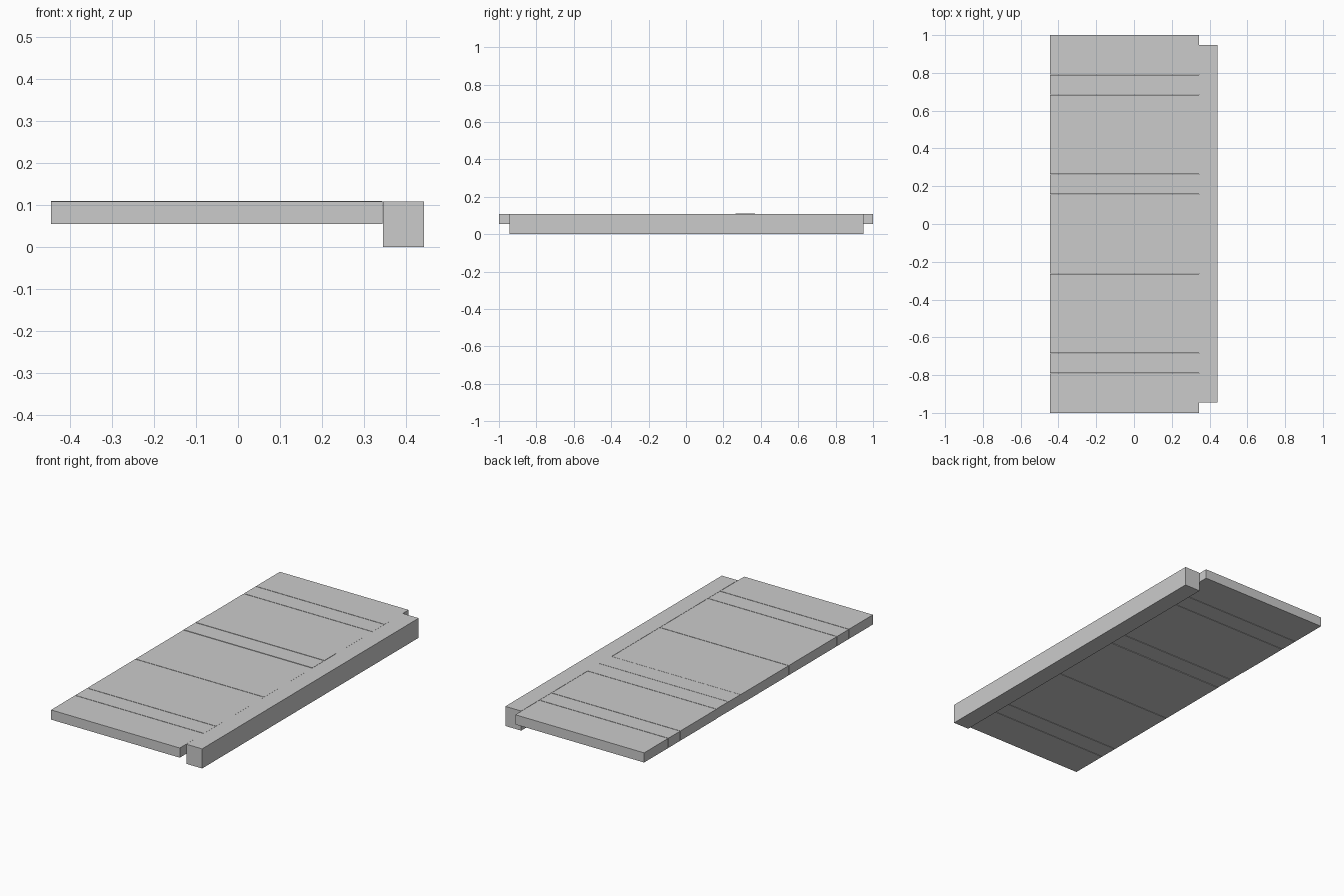
import bpy

if "Cube" in bpy.data.objects:
    bpy.data.objects.remove(bpy.data.objects["Cube"])


def box(name, x0, x1, y0, y1, z0, z1):
    """Axis-aligned box from its limits."""
    bpy.ops.mesh.primitive_cube_add(size=1, location=((x0 + x1) / 2, (y0 + y1) / 2, (z0 + z1) / 2))
    ob = bpy.context.object
    ob.name = name
    ob.scale = (x1 - x0, y1 - y0, z1 - z0)
    bpy.ops.object.transform_apply(location=False, rotation=False, scale=True)
    return ob


# Deck: 19 equal planks side by side, a few with an open seam or slight lift
COUNT = 19
WIDTH = 2.0 / COUNT
OPEN_SEAMS = {2, 3, 7, 11, 12, 16, 17}   # seam i lies before plank i
RAISED = {11: 0.001, 12: 0.0015}
for i in range(COUNT):
    y0 = -1 + i * WIDTH + (0.0015 if i in OPEN_SEAMS else 0)
    y1 = -1 + (i + 1) * WIDTH - (0.0015 if i + 1 in OPEN_SEAMS else 0)
    lift = RAISED.get(i, 0)
    box(f"deck_plank_{i + 1:02d}", -0.444, 0.344, y0, y1, 0.0545 + lift, 0.108 + lift)

# Deep edge beam along the right side, flush with the deck top
box("edge_beam", 0.345, 0.442, -0.945, 0.948, 0.0, 0.1085)
